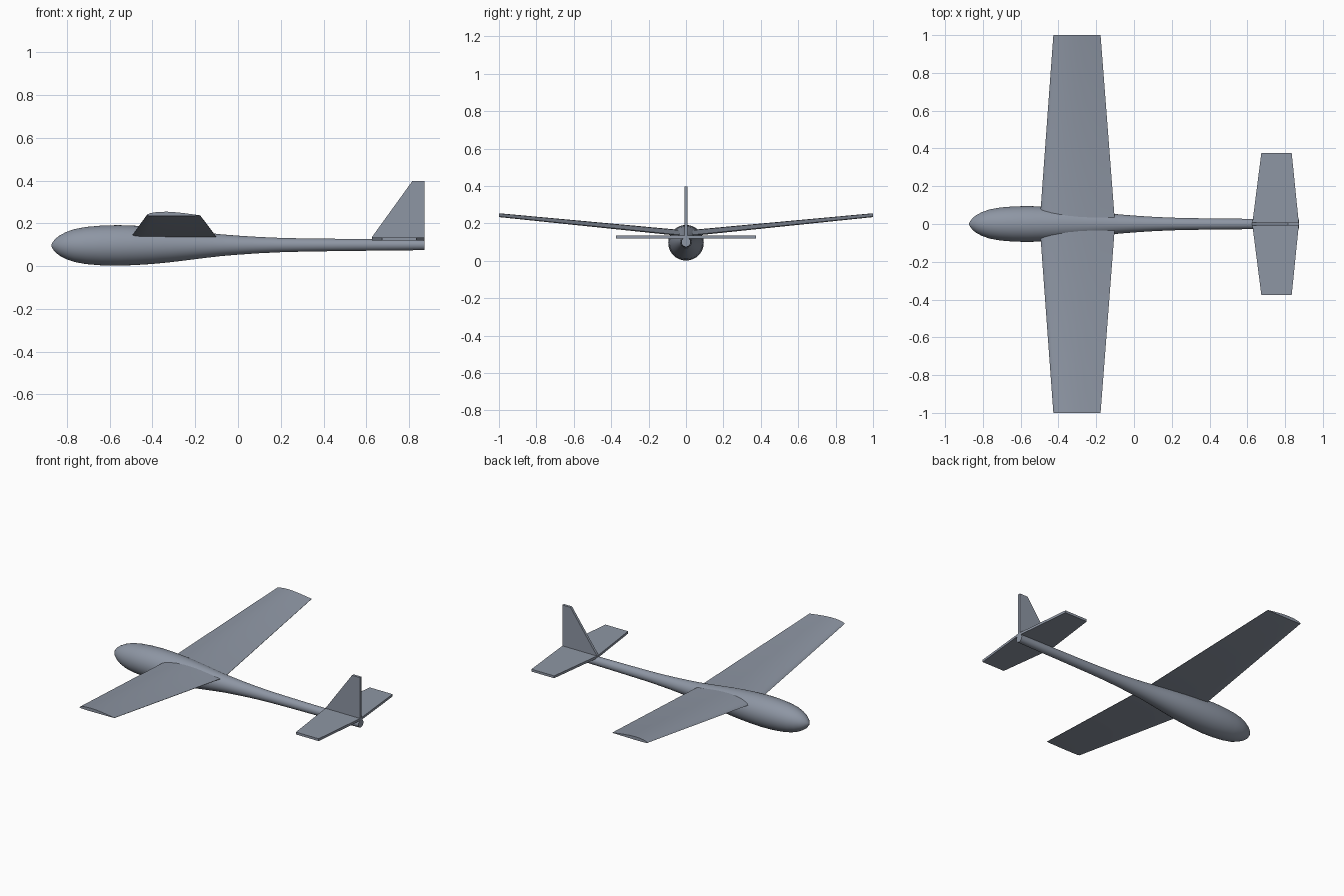
import bpy, bmesh, math

if "Cube" in bpy.data.objects:
    bpy.data.objects.remove(bpy.data.objects["Cube"])

grey = bpy.data.materials.new("blue_grey")
grey.diffuse_color = (0.27, 0.305, 0.37, 1)
grey.use_nodes = True
grey.node_tree.nodes["Principled BSDF"].inputs["Base Color"].default_value = grey.diffuse_color


def make(name, rings, smooth=True):
    """Loft closed rings of points into a capped solid."""
    bm = bmesh.new()
    loops = [[bm.verts.new(p) for p in ring] for ring in rings]
    for a, b in zip(loops, loops[1:]):
        n = len(a)
        for i in range(n):
            j = (i + 1) % n
            bm.faces.new((a[i], a[j], b[j], b[i]))
    bm.faces.new(loops[0])
    bm.faces.new(loops[-1])
    bmesh.ops.recalc_face_normals(bm, faces=bm.faces)
    mesh = bpy.data.meshes.new(name)
    bm.to_mesh(mesh)
    bm.free()
    obj = bpy.data.objects.new(name, mesh)
    bpy.context.collection.objects.link(obj)
    mesh.materials.append(grey)
    if smooth:
        bpy.ops.object.select_all(action='DESELECT')
        bpy.context.view_layer.objects.active = obj
        obj.select_set(True)
        bpy.ops.object.shade_smooth_by_angle(angle=math.radians(35))
    return obj


# Fuselage: round sections (x, radius) from blunt nose to slim tail boom
profile = [(-0.873, 0.003), (-0.868, 0.014), (-0.855, 0.031), (-0.835, 0.047),
           (-0.805, 0.063), (-0.765, 0.077), (-0.71, 0.087), (-0.64, 0.093),
           (-0.56, 0.095), (-0.48, 0.092), (-0.40, 0.087), (-0.32, 0.0795),
           (-0.24, 0.070), (-0.16, 0.060), (-0.08, 0.051), (0.0, 0.0445),
           (0.10, 0.038), (0.20, 0.0335), (0.30, 0.031), (0.45, 0.029),
           (0.60, 0.0275), (0.75, 0.0265), (0.873, 0.025)]
SEG = 40


def section(x, r):
    zc = 0.096 + 0.004 * (x + 0.873) / 1.746
    return [(x, r * math.cos(t), zc + r * math.sin(t))
            for t in (2 * math.pi * i / SEG for i in range(SEG))]


make("fuselage", [section(x, r) for x, r in profile])

# Wing: thin cambered section, tapered and raised toward both tips
AIRFOIL = [(0, 0.018), (0.02, 0.037), (0.06, 0.052), (0.14, 0.069),
           (0.25, 0.08), (0.38, 0.082), (0.52, 0.074), (0.66, 0.060),
           (0.82, 0.039), (1, 0.014), (1, 0.008), (0.7, 0.003),
           (0.4, 0.0), (0.15, 0.0), (0.04, 0.005)]


def wing_rib(y):
    t = abs(y)
    lead, trail = -0.50 + 0.073 * t, -0.10 - 0.077 * t
    chord = trail - lead
    return [(lead + u * chord, y, 0.130 + 0.104 * t + v * chord)
            for u, v in AIRFOIL]


make("wing", [wing_rib(y) for y in (-1, 0, 1)])

# Tailplane: flat slab tapering to both tips
def tail_rib(y):
    t = abs(y) / 0.375
    lead, trail = 0.626 + 0.048 * t, 0.873 - 0.038 * t
    return [(lead, y, 0.120), (trail, y, 0.120),
            (trail, y, 0.135), (lead, y, 0.135)]


make("tailplane", [tail_rib(y) for y in (-0.375, 0, 0.375)], False)

# Fin: upright slab with swept leading edge
fin = [(0.626, 0.120), (0.873, 0.120), (0.873, 0.397),
       (0.815, 0.397), (0.626, 0.135)]
make("fin", [[(x, y, z) for x, z in fin] for y in (-0.008, 0.008)], False)
